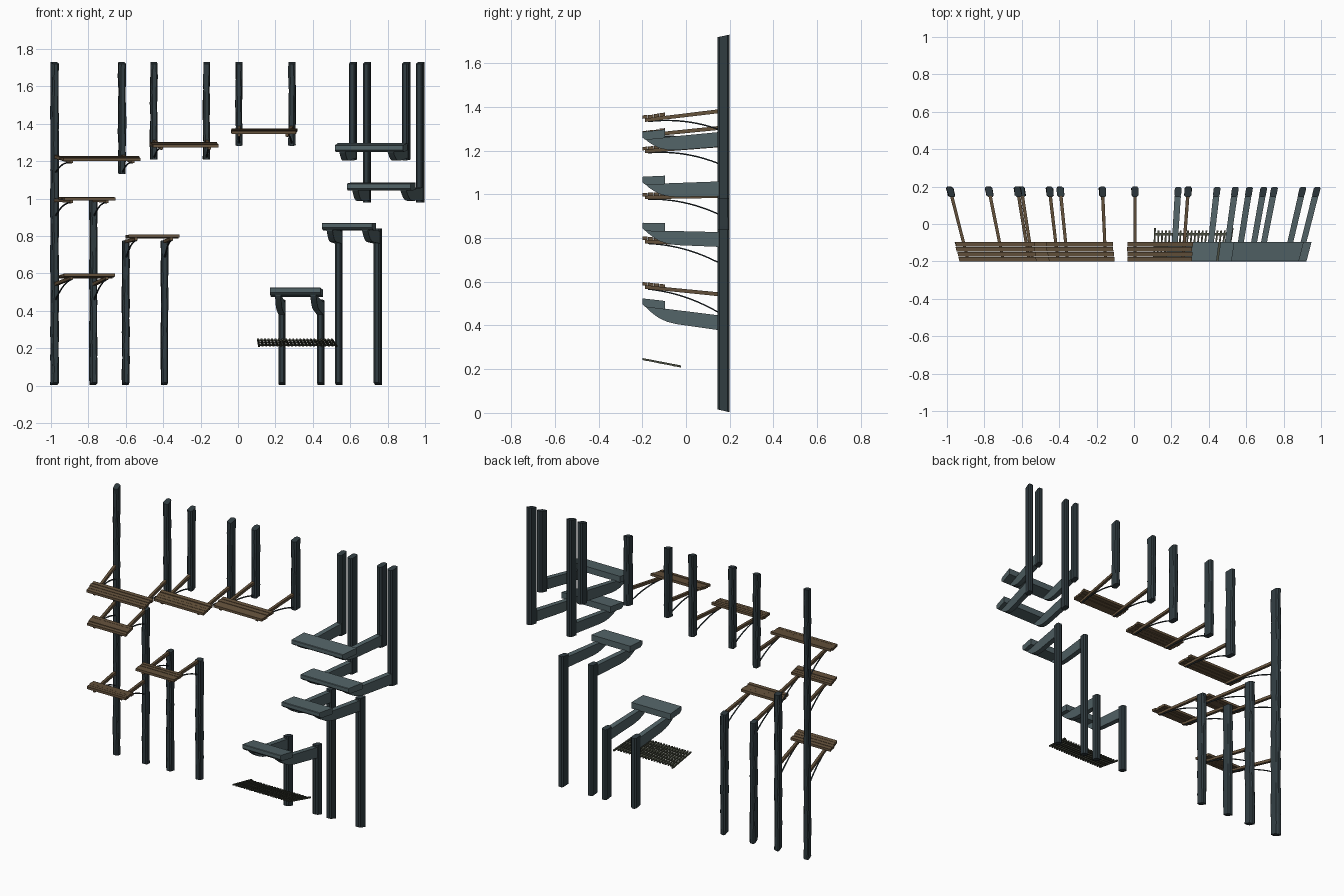
import bpy, bmesh, math, random
from mathutils import Vector

if "Cube" in bpy.data.objects:
    bpy.data.objects.remove(bpy.data.objects["Cube"])

random.seed(4)
ZC = 0.92            # height everything converges on towards the front


def material(name, rgb):
    m = bpy.data.materials.new(name)
    m.diffuse_color = (*rgb, 1)
    m.use_nodes = True
    m.node_tree.nodes["Principled BSDF"].inputs["Base Color"].default_value = m.diffuse_color
    return m


DARK = material("dark_post", (0.03, 0.045, 0.052))
WOOD = material("brown_wood", (0.13, 0.085, 0.045))
STEEL = material("grey_steel", (0.085, 0.125, 0.135))
GRATE = material("olive_grate", (0.06, 0.065, 0.045))


def finish(bm, name, mat):
    # the whole set narrows towards the front (-y)
    for v in bm.verts:
        s = 1 + 0.26 * (v.co.y - 0.17)
        v.co.x *= s
        v.co.z = ZC + (v.co.z - ZC) * s
    bmesh.ops.recalc_face_normals(bm, faces=bm.faces)
    me = bpy.data.meshes.new(name)
    bm.to_mesh(me)
    bm.free()
    me.materials.append(mat)
    ob = bpy.data.objects.new(name, me)
    bpy.context.collection.objects.link(ob)
    return ob


def loft(bm, rings):
    rows = [[bm.verts.new(p) for p in r] for r in rings]
    n = len(rows[0])
    for a, b in zip(rows, rows[1:]):
        for i in range(n):
            j = (i + 1) % n
            bm.faces.new((a[i], a[j], b[j], b[i]))
    bm.faces.new(rows[0][::-1])
    bm.faces.new(rows[-1])


def box(bm, x0, x1, y0, y1, z0, z1):
    loft(bm, [[(x0, y0, z), (x1, y0, z), (x1, y1, z), (x0, y1, z)] for z in (z0, z1)])


# chamfered posts, rough-hewn when wooden
def post(name, x, z0, z1, rough):
    w, d, c, yc = 0.018, 0.027, 0.008, 0.172
    outline = [(-w + c, -d), (w - c, -d), (w, -d + c), (w, d - c),
               (w - c, d), (-w + c, d), (-w, d - c), (-w, -d + c)]
    n = max(2, round((z1 - z0) / 0.07)) if rough else 1
    bm = bmesh.new()
    rings = []
    for k in range(n + 1):
        z = z0 + (z1 - z0) * k / n
        rings.append([(x + a + random.uniform(-rough, rough),
                       yc + b + random.uniform(-rough, rough) * 0.5, z) for a, b in outline])
    loft(bm, rings)
    finish(bm, name, DARK)


# wooden shelf: four planks on two arms with curved iron braces
def wood_shelf(x0, x1, posts, zp):
    bm = bmesh.new()
    for i in range(4):
        y = -0.2 + i * 0.0265
        e, f = random.uniform(-.004, .004), random.uniform(-.002, .002)
        box(bm, x0 + e, x1 + e, y, y + 0.0245, zp - 0.017 + f, zp + f)
    finish(bm, "shelf_planks", WOOD)
    for x in posts:
        bm = bmesh.new()
        box(bm, x - 0.009, x + 0.009, -0.187, 0.15, zp - 0.033, zp - 0.015)
        finish(bm, "shelf_arm", WOOD)
        bm = bmesh.new()
        rings = []
        for k in range(11):
            t = k / 10
            y, z = -0.175 + 0.325 * t, zp - 0.033 - 0.075 * t * t
            rings.append([(x + 0.005 * math.cos(a), y, z + 0.004 * math.sin(a))
                          for a in (i * math.pi / 3 for i in range(6))])
        loft(bm, rings)
        finish(bm, "curved_brace", DARK)


# steel shelf: slab with stepped underside on two curved brackets
def steel_shelf(x0, x1, posts, zp):
    bm = bmesh.new()
    prof = [(-0.2, -0.003), (-0.197, 0), (-0.096, 0), (-0.096, -0.042), (-0.185, -0.042), (-0.2, -0.028)]
    loft(bm, [[(x, y, zp + z) for y, z in prof] for x in (x0, x1)])
    finish(bm, "steel_slab", STEEL)
    prof = [(0.15, -0.038), (-0.185, -0.038), (-0.18, -0.046), (-0.165, -0.06), (-0.145, -0.075),
            (-0.12, -0.09), (-0.085, -0.101), (-0.04, -0.106), (0.15, -0.106)]
    for x in posts:
        bm = bmesh.new()
        loft(bm, [[(x + s, y, zp + z) for y, z in prof] for s in (-0.017, 0.017)])
        finish(bm, "steel_bracket", STEEL)


TOP = 1.725
wood = [(-1.03, -0.574, (-0.98, -0.62), 1.25), (-0.505, -0.118, (-0.45, -0.168), 1.33),
        (-0.04, 0.339, (0.005, 0.289), 1.407), (-1.03, -0.727, (-0.98, -0.773), 1.017),
        (-0.65, -0.349, (-0.6, -0.393), 0.794), (-1.03, -0.727, (-0.98, -0.773), 0.565)]
steel = [(0.574, 0.975, (0.614, 0.898), 1.325), (0.645, 1.02, (0.69, 0.974), 1.098),
         (0.497, 0.793, (0.539, 0.747), 0.865), (0.19, 0.488, (0.235, 0.442), 0.482)]
for s in wood:
    wood_shelf(*s)
for s in steel:
    steel_shelf(*s)

# hanging and standing posts
for x, z0, z1 in [(-0.98, 0.01, TOP), (-0.773, 0.01, 1.0), (-0.6, 0.01, 0.775), (-0.393, 0.01, 0.775),
                  (-0.62, 1.132, TOP), (-0.45, 1.21, TOP), (-0.168, 1.21, TOP),
                  (0.005, 1.285, TOP), (0.289, 1.285, TOP)]:
    post("wood_post", x, z0, z1, 0.0025)
for x0, x1, (a, b), zp in steel:
    lo, hi = (0.01, zp - 0.025) if zp < 0.95 else (zp - 0.118, TOP)
    post("steel_post", a, lo, hi, 0)
    post("steel_post", b, lo, hi, 0)

# low foot grate: slats over two cross rails
bm = bmesh.new()
N = 22
for i in range(N):
    x = 0.118 + i * (0.437 / (N - 1))
    w = 0.005
    box(bm, x - w, x + w, -0.2, -0.022 if i % (N - 1) == 0 else -0.035, 0.17, 0.18)
for y in (-0.18, -0.12, -0.055):
    box(bm, 0.114, 0.559, y - 0.006, y + 0.006, 0.169, 0.177)
finish(bm, "foot_grate", GRATE)
